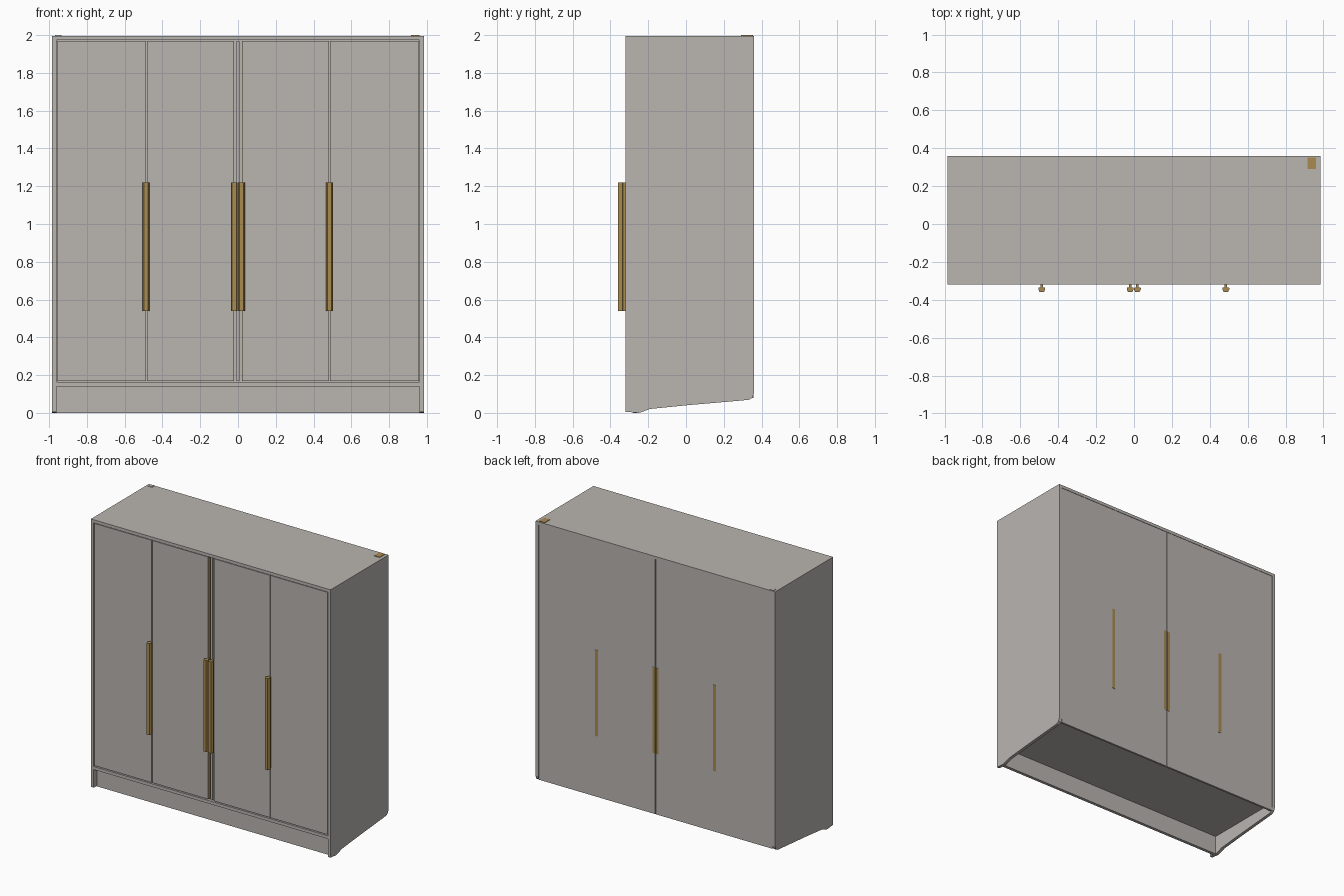
import bpy, bmesh

if "Cube" in bpy.data.objects:
    bpy.data.objects.remove(bpy.data.objects["Cube"])


def material(name, rgb):
    m = bpy.data.materials.new(name)
    m.diffuse_color = (*rgb, 1)
    m.use_nodes = True
    m.node_tree.nodes["Principled BSDF"].inputs["Base Color"].default_value = m.diffuse_color
    return m


GREY = material("warm grey", (0.49, 0.465, 0.44))
GOLD = material("brass", (0.40, 0.26, 0.08))


def add_prism(name, pts, axis, a, b, mat):
    """Extrude a 2D profile from a to b: axis 'x' takes (y, z), axis 'z' takes (x, y)."""
    def at(p, d):
        return (d, p[0], p[1]) if axis == 'x' else (p[0], p[1], d)
    bm = bmesh.new()
    face = bm.faces.new([bm.verts.new(at(p, a)) for p in pts])
    res = bmesh.ops.extrude_face_region(bm, geom=[face])
    verts = [g for g in res['geom'] if isinstance(g, bmesh.types.BMVert)]
    step = (b - a, 0, 0) if axis == 'x' else (0, 0, b - a)
    bmesh.ops.translate(bm, verts=verts, vec=step)
    bmesh.ops.recalc_face_normals(bm, faces=bm.faces)
    me = bpy.data.meshes.new(name)
    bm.to_mesh(me)
    bm.free()
    me.materials.append(mat)
    ob = bpy.data.objects.new(name, me)
    bpy.context.collection.objects.link(ob)
    return ob


def box(name, x0, x1, y0, y1, z0, z1, mat=GREY):
    return add_prism(name, [(x0, y0), (x1, y0), (x1, y1), (x0, y1)], 'z', z0, z1, mat)


W, T = 0.985, 0.023          # half width, panel thickness
F, B, TOP = -0.32, 0.36, 1.996
IN = W - T

# Side panels with the sloping lower edge
side = [(F, 0.006), (-0.25, 0), (-0.225, 0.008), (-0.19, 0.021), (0.0, 0.04),
        (0.30, 0.066), (0.335, 0.07), (0.352, 0.082), (B, 0.105), (B, TOP), (F, TOP)]
for s, n in ((-1, "left"), (1, "right")):
    add_prism(n + "_side_panel", side, 'x', s * IN, s * W, GREY)

# Carcass: top, bottom shelf, plinth
box("top_panel", -IN, IN, F, B, TOP - T, TOP)
box("bottom_shelf", -IN, IN, F, 0.34, 0.14, 0.163)
box("plinth", -IN, IN, -0.28, -0.257, 0, 0.14)
box("door_backing", -IN, IN, F + 0.03, F + 0.036, 0.163, TOP - T)
box("back_lining", -IN, IN, 0.335, 0.342, 0.085, TOP - T)

# Back panels, split by a seam in the middle
for s, n in ((-1, "left"), (1, "right")):
    xs = sorted((s * 0.003, s * (IN - 0.002)))
    box(n + "_back_panel", *xs, 0.342, 0.357, 0.08, TOP - T)

# Four doors, brass-edged at the centre, with a grey strip between
DZ0, DZ1 = 0.169, TOP - T - 0.005
for s, n in ((-1, "left"), (1, "right")):
    for lo, hi, part in ((0.488, IN - 0.005, "outer"), (0.024, 0.483, "inner")):
        box(f"{n}_{part}_door", *sorted((s * lo, s * hi)), F + 0.004, F + 0.03, DZ0, DZ1)
    box(n + "_door_edge_trim", *sorted((s * 0.021, s * 0.024)),
        F + 0.006, F + 0.03, DZ0, DZ1, GOLD)
box("centre_strip", -0.009, 0.009, F + 0.008, F + 0.03, DZ0, DZ1)

# Handles: narrow stem flaring to a faceted grip
grip = [(-0.007, F + 0.006), (-0.007, -0.334), (-0.018, -0.337), (-0.018, -0.345),
        (-0.011, -0.36), (0.011, -0.36), (0.018, -0.345), (0.018, -0.337),
        (0.007, -0.334), (0.007, F + 0.006)]
for i, cx in enumerate((-0.487, -0.020, 0.018, 0.485)):
    add_prism(f"handle_{i + 1}", [(x + cx, y) for x, y in grip], 'z', 0.54, 1.22, GOLD)

# Brass inlays on the back
for n, cx, w in (("left", -0.485, 0.012), ("right", 0.485, 0.012),
                 ("centre_left", -0.0145, 0.0115), ("centre_right", 0.0145, 0.0115)):
    box(n + "_back_inlay", cx - w, cx + w, 0.355, 0.359, 0.53, 1.17, GOLD)

# Small plates on the top rear corners
box("right_corner_plate", 0.915, 0.962, 0.29, 0.352, TOP - 0.002, 2.0, GOLD)
box("left_corner_plate", -0.968, -0.935, 0.327, 0.355, TOP - 0.002, 2.0)
